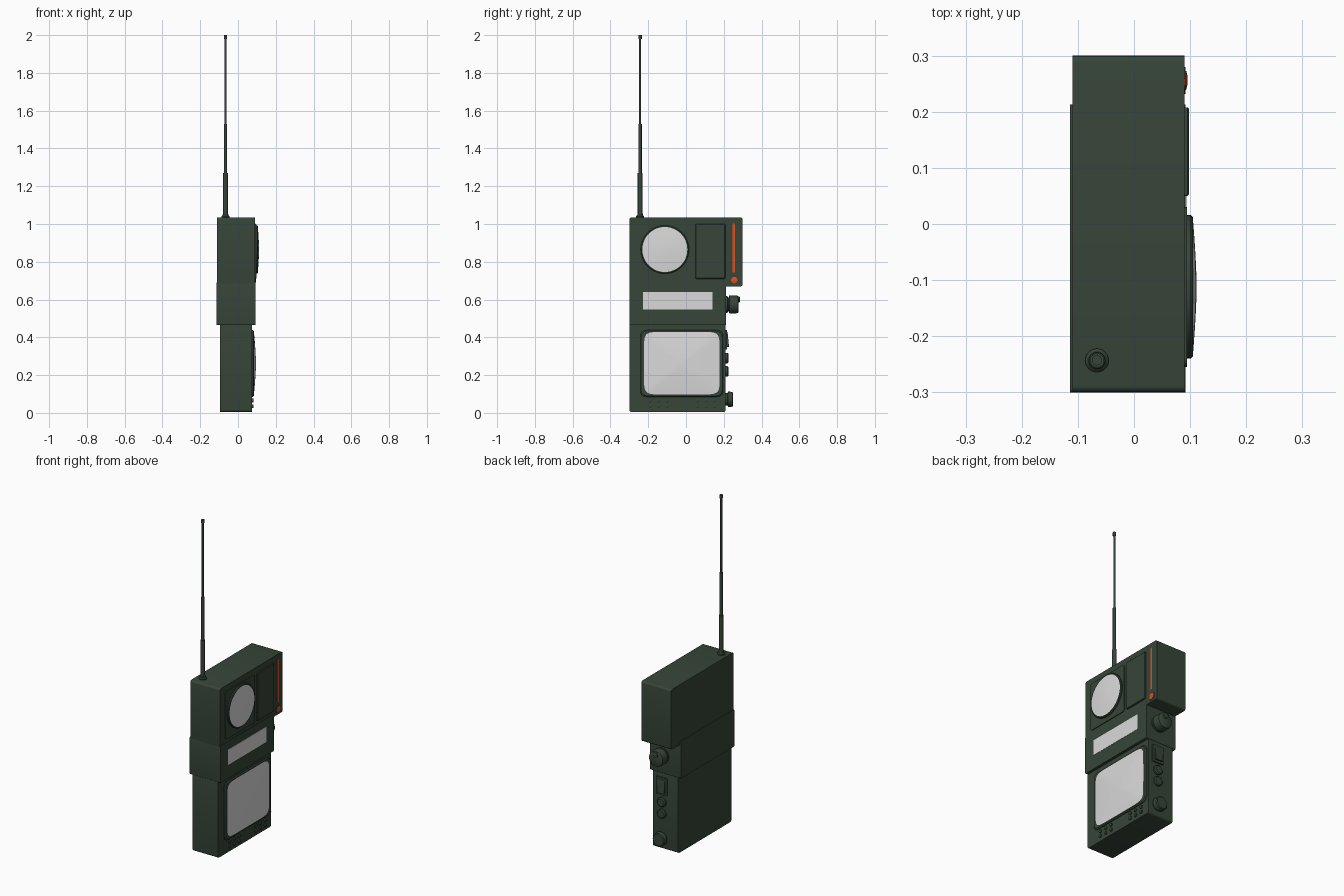
import bpy, bmesh, math
from mathutils import Matrix

if "Cube" in bpy.data.objects:
    bpy.data.objects.remove(bpy.data.objects["Cube"])


def material(name, col):
    m = bpy.data.materials.new(name)
    m.diffuse_color = (*col, 1)
    m.use_nodes = True
    m.node_tree.nodes["Principled BSDF"].inputs["Base Color"].default_value = m.diffuse_color
    return m


GREEN = material("dark green casing", (0.038, 0.060, 0.040))
GREY = material("light grey panel", (0.70, 0.70, 0.70))
ORANGE = material("orange", (0.75, 0.08, 0.012))


def finish(name, bm, mat, smooth=False):
    bmesh.ops.recalc_face_normals(bm, faces=bm.faces)
    me = bpy.data.meshes.new(name)
    bm.to_mesh(me)
    bm.free()
    me.materials.append(mat)
    ob = bpy.data.objects.new(name, me)
    bpy.context.collection.objects.link(ob)
    if smooth:
        bpy.ops.object.select_all(action='DESELECT')
        ob.select_set(True)
        bpy.context.view_layer.objects.active = ob
        bpy.ops.object.shade_smooth_by_angle(angle=math.radians(35))
    return ob


def rounded_rect(y0, y1, z0, z1, r, n=4):
    pts = []
    for k, (cy, cz) in enumerate(((y1 - r, z1 - r), (y0 + r, z1 - r),
                                  (y0 + r, z0 + r), (y1 - r, z0 + r))):
        for i in range(n + 1):
            a = math.pi / 2 * (k + i / n)
            pts.append((cy + r * math.cos(a), cz + r * math.sin(a)))
    return pts


def loft(name, rings, mat, smooth=False):
    """Join rings of 3D points and cap both ends."""
    bm = bmesh.new()
    loops = [[bm.verts.new(p) for p in ring] for ring in rings]
    for a, b in zip(loops, loops[1:]):
        for i in range(len(a)):
            j = (i + 1) % len(a)
            bm.faces.new((a[i], a[j], b[j], b[i]))
    bm.faces.new(loops[0])
    bm.faces.new(loops[-1])
    return finish(name, bm, mat, smooth)


def slab(name, y0, y1, z0, z1, x0, x1, r=0.012, mat=GREEN, edge=0.0):
    """Rounded plate extruded along x, with an optional front chamfer."""
    rings = []
    layers = [(x0, 0), (x1 - edge, 0)] + ([(x1, edge)] if edge else [])
    for x, d in layers:
        pts = rounded_rect(y0 + d, y1 - d, z0 + d, z1 - d, r)
        rings.append([(x, y, z) for y, z in pts])
    return loft(name, rings, mat, True)


def dome(name, outline, cy, cz, x0, height, mat, steps=6):
    """Bulging cover rising from an outline in the yz plane."""
    rings = []
    for i in range(steps + 1):
        s = max(1 - i / steps, 0.03)
        x = x0 + height * (1 - s ** 1.5)
        rings.append([(x, cy + (y - cy) * s, cz + (z - cz) * s) for y, z in outline])
    return loft(name, rings, mat, True)


def lathe(name, profile, loc, axis='Z', mat=GREEN, n=24):
    """Turned part: (radius, height) profile spun about an axis."""
    rot = {'X': Matrix.Rotation(math.pi / 2, 4, 'Y'),
           'Y': Matrix.Rotation(-math.pi / 2, 4, 'X'),
           'Z': Matrix.Identity(4)}[axis]
    mtx = Matrix.Translation(loc) @ rot
    rings = [[(r * math.cos(2 * math.pi * i / n), r * math.sin(2 * math.pi * i / n), h)
              for i in range(n)] for r, h in profile]
    ob = loft(name, rings, mat, True)
    ob.data.transform(mtx)
    return ob


# Casing: three stacked blocks
slab("lower_case", -0.30, 0.21, 0.005, 0.475, -0.095, 0.075)
slab("middle_case", -0.30, 0.213, 0.465, 0.69, -0.114, 0.092, 0.006)
slab("upper_case", -0.30, 0.30, 0.67, 1.035, -0.11, 0.09)

# Speaker with plate, ring and domed grille
SY, SZ = -0.112, 0.865
slab("speaker_plate", -0.255, 0.03, 0.71, 1.00, 0.085, 0.0945, 0.015)
lathe("speaker_ring", [(0.128, 0), (0.128, 0.014), (0.124, 0.018), (0.117, 0.018)],
      (0.087, SY, SZ), 'X', n=48)
circle = [(SY + 0.119 * math.cos(2 * math.pi * i / 48),
           SZ + 0.119 * math.sin(2 * math.pi * i / 48)) for i in range(48)]
dome("speaker_grille", circle, SY, SZ, 0.1052, 0.0065, GREY)

# Side panel and tuning scale on the upper block
slab("upper_panel", 0.05, 0.208, 0.71, 1.00, 0.085, 0.098, 0.004, edge=0.003)
slab("tuning_strip", 0.246, 0.260, 0.742, 1.003, 0.087, 0.0915, 0.001, ORANGE)
lathe("lamp_bezel", [(0.024, 0), (0.024, 0.003)], (0.089, 0.256, 0.703), 'X')
lathe("lamp", [(0.017, 0), (0.017, 0.004), (0.009, 0.006)], (0.089, 0.256, 0.703), 'X', ORANGE)

# Dial window
slab("dial_window", -0.228, 0.141, 0.548, 0.641, 0.088, 0.0935, 0.001, GREY)

# Screen with frame
slab("screen_frame", -0.242, 0.197, 0.085, 0.438, 0.07, 0.084, 0.03, edge=0.005)
FY, FZ = -0.022, 0.263
outline = []
for k in range(64):
    a = 2 * math.pi * k / 64
    c, s = math.cos(a), math.sin(a)
    outline.append((FY + 0.200 * math.copysign(abs(c) ** 0.22, c),
                    FZ + 0.166 * math.copysign(abs(s) ** 0.22, s)))
dome("screen", outline, FY, FZ, 0.0842, 0.011, GREY)

# Small buttons below the screen
for start in (-0.19, 0.06):
    for i in range(3):
        for z in (0.035, 0.065):
            lathe("front_button", [(0.010, 0), (0.010, 0.009), (0.007, 0.011)],
                  (0.072, start + 0.045 * i, z), 'X', n=12)

# Controls on the narrow side
lathe("large_knob", [(0.045, 0), (0.045, 0.012), (0.036, 0.014), (0.036, 0.018),
                     (0.049, 0.022), (0.046, 0.066), (0.04, 0.07)], (0.01, 0.208, 0.574), 'Y')
lathe("large_knob_pointer", [(0.016, 0), (0.016, 0.012), (0.012, 0.014)],
      (0.01, 0.271, 0.600), 'Y', n=16)
for z in (0.29, 0.22):
    lathe("small_knob", [(0.028, 0), (0.028, 0.012), (0.022, 0.017)], (0.012, 0.208, z), 'Y')
lathe("volume_knob", [(0.032, 0), (0.032, 0.012), (0.041, 0.014), (0.039, 0.038),
                      (0.034, 0.042)], (0.012, 0.208, 0.072), 'Y')


# Rocker switch: frame with a tilted paddle
def rocker(name, hx, z0, z1, y_low, y_high):
    low, high = [], []
    for sx, z, y in ((-hx, z0, y_low), (hx, z0, y_low), (hx, z1, y_high), (-hx, z1, y_high)):
        low.append((0.012 + sx, 0.205, z))
        high.append((0.012 + sx, y, z))
    loft(name, [low, high], GREEN)


rocker("rocker_frame", 0.036, 0.335, 0.440, 0.218, 0.218)
rocker("rocker_paddle", 0.024, 0.348, 0.427, 0.228, 0.220)

# Telescopic antenna
AX, AY = -0.066, -0.243
lathe("antenna_base", [(0.021, 0), (0.021, 0.008), (0.015, 0.014), (0.014, 0.022)],
      (AX, AY, 1.033))
sections = [(0.0125, 1.04, 1.27), (0.009, 1.27, 1.53), (0.006, 1.53, 1.98), (0.009, 1.98, 2.0)]
lathe("antenna", [(r, z) for r, a, b in sections for z in (a, b)], (AX, AY, 0), n=16)
